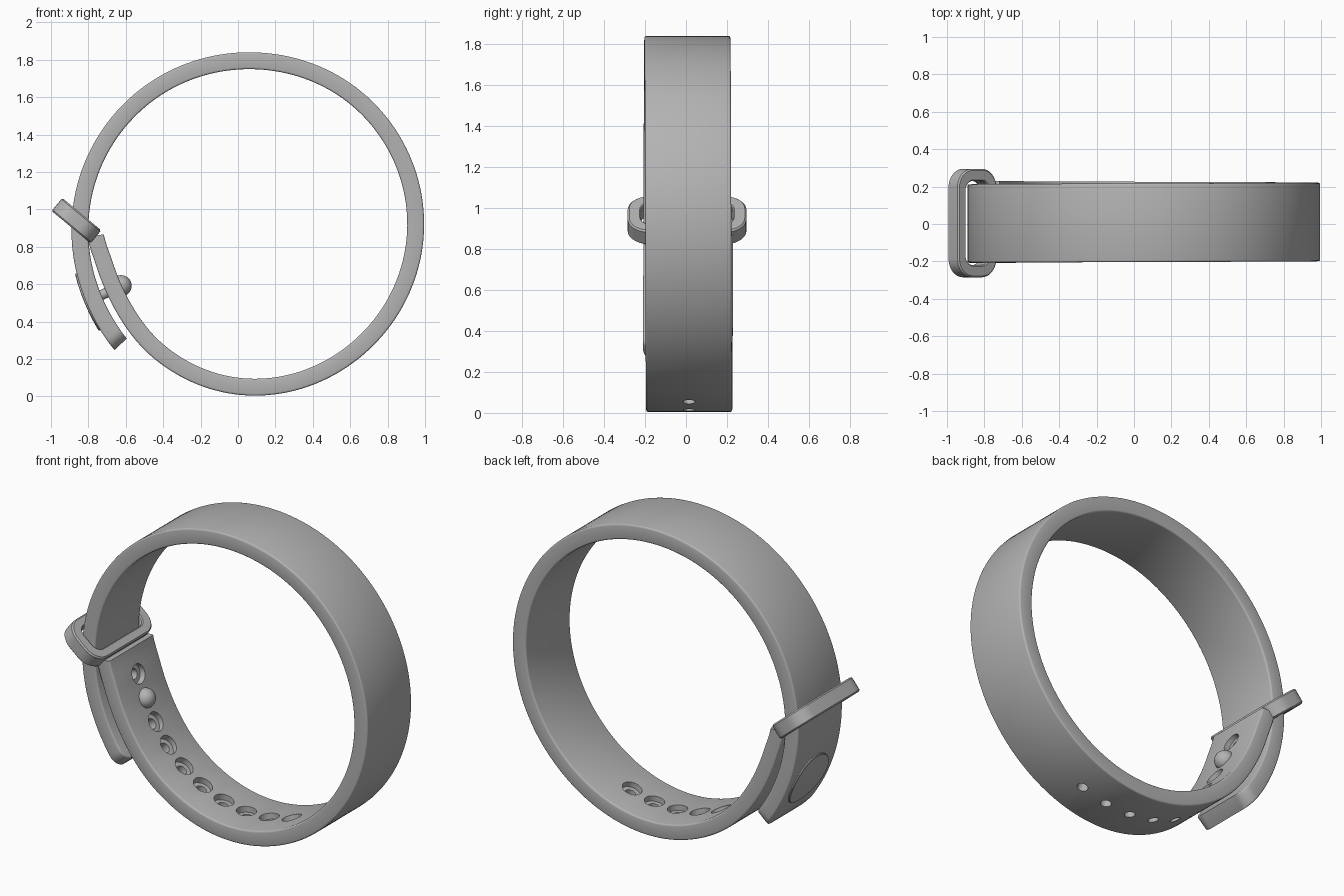
import bpy, bmesh
from math import sin, cos, pi, radians, sqrt
from mathutils import Vector, Matrix

if "Cube" in bpy.data.objects:
    bpy.data.objects.remove(bpy.data.objects["Cube"])

grey = bpy.data.materials.new("band grey")
grey.use_nodes = True
grey.diffuse_color = (0.45, 0.45, 0.45, 1)
grey.node_tree.nodes["Principled BSDF"].inputs["Base Color"].default_value = (0.45, 0.45, 0.45, 1)

CX, CZ = 0.06, 0.92
START, END = 223, -176
HALF_T, HALF_W = 0.045, 0.21

# Spiral centreline of the strap: angle in degrees, radius
KEYS = [(223, .94), (205, .921), (180, .905), (135, .885), (90, .875), (45, .885), (0, .89),
        (-45, .882), (-90, .87), (-125, .835), (-148, .805), (-165, .803), (-176, .825)]


def radius(a):
    """Smooth interpolation through the centreline keys."""
    n = len(KEYS)
    slope = []
    for i in range(n):
        (a0, r0), (a1, r1) = KEYS[max(i - 1, 0)], KEYS[min(i + 1, n - 1)]
        slope.append((r1 - r0) / (a1 - a0))
    for i in range(n - 1):
        (a0, r0), (a1, r1) = KEYS[i], KEYS[i + 1]
        if a >= a1 or i == n - 2:
            d = a1 - a0
            u = (a - a0) / d
            return ((2*u**3 - 3*u**2 + 1) * r0 + (u**3 - 2*u**2 + u) * d * slope[i]
                    + (3*u**2 - 2*u**3) * r1 + (u**3 - u**2) * d * slope[i + 1])


def sway(a):
    """Slight sideways drift of the spiral."""
    return 0.02 * (START - a) / (START - END)


def on_strap(a, y, h):
    """Point at angle a, offset y sideways and h outward from the centreline."""
    r = radius(a) + h
    return Vector((CX + r * cos(radians(a)), y + sway(a), CZ + r * sin(radians(a))))


def loft(bm, loops, closed=False):
    """Skin a sequence of equal loops; cap the ends unless closed."""
    rows = [[bm.verts.new(p) for p in loop] for loop in loops]
    n = len(rows[0])
    pairs = list(zip(rows, rows[1:])) + ([(rows[-1], rows[0])] if closed else [])
    for r0, r1 in pairs:
        for i in range(n):
            j = (i + 1) % n
            bm.faces.new((r0[i], r0[j], r1[j], r1[i]))
    if not closed:
        bm.faces.new(rows[0][::-1])
        bm.faces.new(rows[-1])


def finish(name, bm, smooth=True):
    bmesh.ops.recalc_face_normals(bm, faces=bm.faces)
    me = bpy.data.meshes.new(name)
    bm.to_mesh(me)
    bm.free()
    ob = bpy.data.objects.new(name, me)
    bpy.context.collection.objects.link(ob)
    me.materials.append(grey)
    if smooth:
        shade(ob)
    return ob


def select(ob):
    bpy.ops.object.select_all(action='DESELECT')
    ob.select_set(True)
    bpy.context.view_layer.objects.active = ob


def shade(ob):
    select(ob)
    bpy.ops.object.shade_smooth_by_angle(angle=radians(35))


def rounded_rect(hu, hv, r, steps=6):
    pts = []
    for k, (su, sv) in enumerate([(1, 1), (-1, 1), (-1, -1), (1, -1)]):
        for i in range(steps + 1):
            t = (k + i / steps) * pi / 2
            pts.append((su * (hu - r) + r * cos(t), sv * (hv - r) + r * sin(t)))
    return pts


# Strap: rounded section swept along the spiral, corners rounded at the outer tip
corner = 0.07
angles = [START - corner / 0.94 * 180 / pi * (1 - cos(i * pi / 16)) for i in range(8)]
first = START - corner / 0.94 * 180 / pi
angles += [first + (END - first) * i / 180 for i in range(181)]
loops = []
for a in angles:
    s = min(radians(START - a) * 0.94, corner)
    w = HALF_W - corner + sqrt(max(corner**2 - (corner - s)**2, 0))
    loops.append([on_strap(a, y, h) for h, y in rounded_rect(HALF_T, w, 0.01, 3)])
bm = bmesh.new()
loft(bm, loops)
strap = finish("strap", bm, False)

# Counterbored adjustment holes on the inside
PEG, STEP = -154.4, 10.56
bm = bmesh.new()
for i in range(-1, 9):
    a = PEG + STEP * i
    centre = on_strap(a, 0, 0)
    out = Vector((cos(radians(a)), 0, sin(radians(a))))
    tangent = Vector((-out.z, 0, out.x))
    rings = []
    for h, r in [(-0.09, .056), (-0.012, .056), (-0.012, .03), (0.058, .03)]:
        rings.append([centre + out * h + r * (tangent * cos(t) + Vector((0, sin(t), 0)))
                      for t in (2 * pi * k / 32 for k in range(32))])
    loft(bm, rings)
cutter = finish("hole_cutter", bm, False)
cutter.hide_render = True
cut = strap.modifiers.new("holes", 'BOOLEAN')
cut.operation, cut.solver, cut.object = 'DIFFERENCE', 'EXACT', cutter
select(strap)
bpy.ops.object.modifier_apply(modifier=cut.name)
bpy.data.objects.remove(cutter)
shade(strap)

# Keeper loop at the end of the inner strap
centre = Vector((-0.864, 0.005, 0.94))
along, normal = Vector((0.77, 0, -0.64)), Vector((0.64, 0, 0.77))


def keeper_ring(hu, hv, r, n):
    return [centre + along * u + Vector((0, v, 0)) + normal * n for u, v in rounded_rect(hu, hv, r, 8)]


outer, inner = (0.135, 0.29, 0.1), (0.08, 0.225, 0.05)
soft_out, soft_in = (0.127, 0.282, 0.092), (0.086, 0.231, 0.056)
bm = bmesh.new()
loft(bm, [keeper_ring(*size, n) for size, n in [
    (outer, -0.037), (outer, 0.037), (soft_out, 0.045), (soft_in, 0.045),
    (inner, 0.039), (inner, -0.039), (soft_in, -0.045), (soft_out, -0.045)]], closed=True)
finish("keeper_loop", bm)

# Round cap plate following the outside of the strap
cap_angle = PEG + 360
bm = bmesh.new()
rings = []
for r, h in [(.164, .04), (.164, .051), (.16, .054), (.12, .054), (.08, .054), (.04, .054), (.01, .054)]:
    rings.append([on_strap(cap_angle + r * cos(t) / 0.965 * 180 / pi, r * sin(t), h)
                  for t in (2 * pi * k / 48 for k in range(48))])
loft(bm, rings)
finish("cap_disc", bm)

# Peg: stem through the strap with a ball head
out = Vector((cos(radians(PEG)), 0, sin(radians(PEG))))
hub = Vector((CX, sway(PEG), CZ))
bm = bmesh.new()
turn = out.to_track_quat('Z', 'Y').to_matrix().to_4x4()
bmesh.ops.create_cone(bm, cap_ends=True, segments=24, radius1=0.027, radius2=0.027, depth=0.14,
                      matrix=Matrix.Translation(hub + out * 0.83) @ turn)
finish("peg_stem", bm)
bm = bmesh.new()
bmesh.ops.create_uvsphere(bm, u_segments=32, v_segments=16, radius=0.057,
                          matrix=Matrix.Translation(hub + out * 0.76))
finish("peg_ball", bm)
